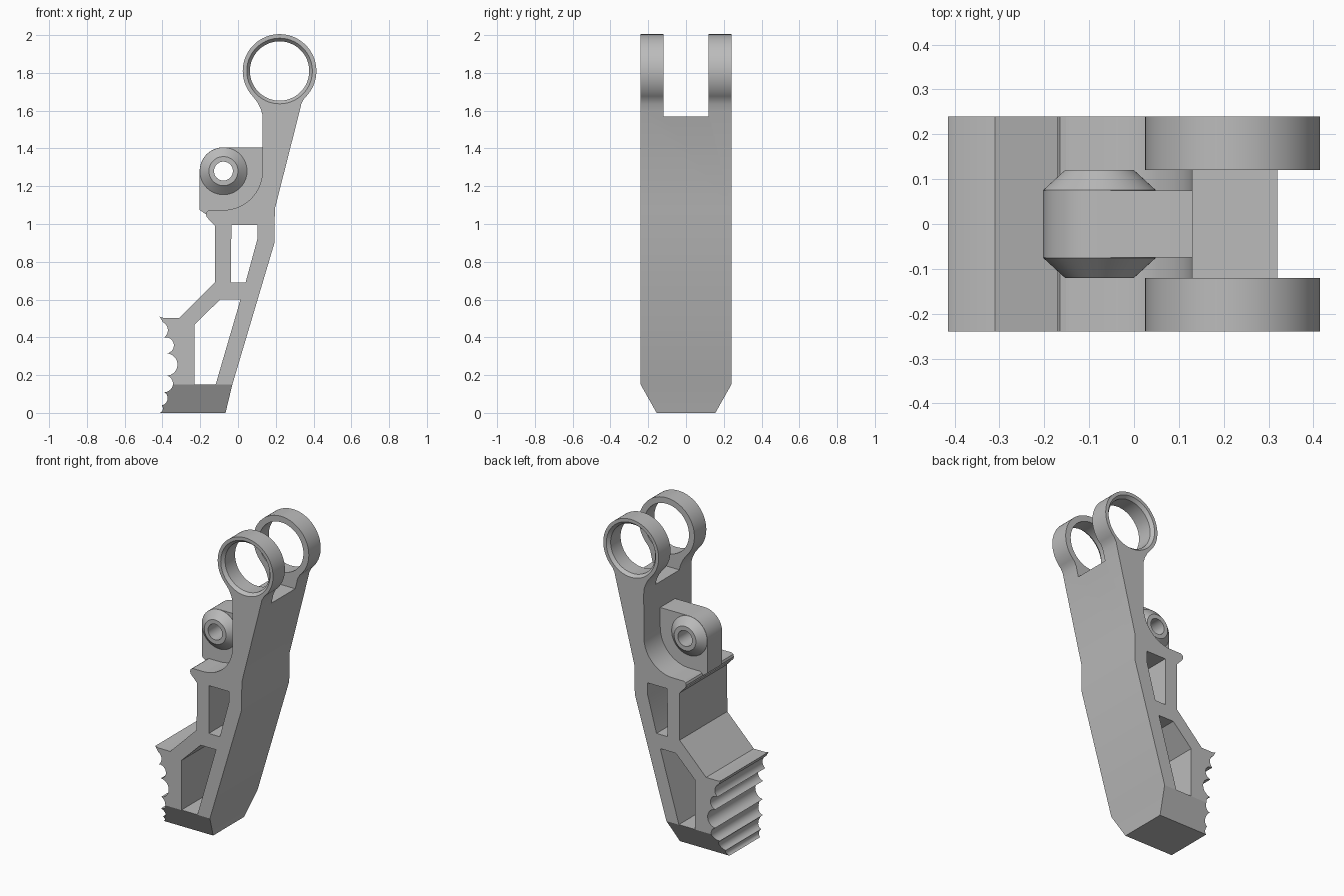
import bpy, bmesh
from math import pi, sin, cos, atan2, radians, hypot

if "Cube" in bpy.data.objects:
    bpy.data.objects.remove(bpy.data.objects["Cube"])

RING = (0.22, 1.81)      # centre of the two top eyes (x, z)
PIVOT = (-0.077, 1.28)   # centre of the lug hole (x, z)


def arc(c, r, a0, a1, n):
    """Points on an arc, angles in degrees."""
    return [(c[0] + r * cos(radians(a0 + (a1 - a0) * i / n)),
             c[1] + r * sin(radians(a0 + (a1 - a0) * i / n))) for i in range(n + 1)]


def scallop(p, q, depth, n=10):
    """Circular groove between two cusps on the left edge, without the end point."""
    c = hypot(q[0] - p[0], q[1] - p[1])
    r = (c * c / 4 + depth * depth) / (2 * depth)
    half = 2 * atan2(2 * depth, c)
    ux, uz = (q[0] - p[0]) / c, (q[1] - p[1]) / c
    pts = []
    for i in range(n):
        a = -half + 2 * half * i / n
        along, into = c / 2 + r * sin(a), r * cos(a) - (r - depth)
        pts.append((p[0] + ux * along - uz * into, p[1] + uz * along + ux * into))
    return pts


def finish(name, bm):
    bmesh.ops.recalc_face_normals(bm, faces=bm.faces)
    me = bpy.data.meshes.new(name)
    bm.to_mesh(me)
    bm.free()
    ob = bpy.data.objects.new(name, me)
    bpy.context.collection.objects.link(ob)
    return ob


def prism(name, pts, half, side=False):
    """Extrude a profile: x-z along y, or y-z along x when side is set."""
    bm = bmesh.new()
    rows = [[bm.verts.new((d, a, b) if side else (a, d, b)) for a, b in pts]
            for d in (-half, half)]
    n = len(pts)
    for row in rows:
        bm.faces.new(row)
    for i in range(n):
        j = (i + 1) % n
        bm.faces.new((rows[0][i], rows[0][j], rows[1][j], rows[1][i]))
    return finish(name, bm)


def lathe(name, centre, prof, n=64):
    """Solid of revolution about the y direction from (radius, y) pairs."""
    bm = bmesh.new()
    rows = [[bm.verts.new((centre[0] + r * cos(2 * pi * i / n), y,
                           centre[1] + r * sin(2 * pi * i / n))) for i in range(n)]
            for r, y in prof]
    bm.faces.new(rows[0])
    bm.faces.new(rows[-1])
    for a, b in zip(rows, rows[1:]):
        for i in range(n):
            j = (i + 1) % n
            bm.faces.new((a[i], a[j], b[j], b[i]))
    return finish(name, bm)


def boolean(ob, other, op):
    m = ob.modifiers.new(op, 'BOOLEAN')
    m.operation, m.object, m.solver = op, other, 'EXACT'
    bpy.context.view_layer.objects.active = ob
    bpy.ops.object.modifier_apply(modifier=m.name)
    bpy.data.objects.remove(other)


# Side outline of the lever, counter-clockwise from the bottom right
outline = [(-0.066, 0), (-0.03, 0.15), (0.193, 0.90), (0.195, 1.08),
           (0.327, 1.60), (0.335, 1.635)]
outline += arc(RING, 0.195, -48, 218, 56)
outline += [(0.085, 1.668), (0.105, 1.641), (0.12, 1.61), (0.129, 1.58), (0.13, 1.55)]
outline += arc(PIVOT, 0.206, 0, -90, 20)
outline += [(-0.152, 1.074), (-0.165, 1.066), (-0.170, 1.052), (-0.165, 1.036),
            (-0.122, 0.99), (-0.123, 0.69), (-0.31, 0.503), (-0.395, 0.503),
            (-0.415, 0.51)]
cusps = [(-0.397, 0.48), (-0.39, 0.40), (-0.375, 0.315), (-0.373, 0.197),
         (-0.39, 0.11), (-0.405, 0.04), (-0.415, 0)]
for p, q, d in zip(cusps, cusps[1:], (0.022, 0.043, 0.054, 0.037, 0.025, 0.012)):
    outline += scallop(p, q, d)
outline.append(cusps[-1])
lever = prism("lever_body", outline, 0.3)

# Two windows through the body
windows = [[(-0.035, 0.995), (0.104, 0.995), (0.104, 0.925), (0.04, 0.69), (-0.038, 0.69)],
           [(-0.095, 0.60), (0.013, 0.60), (-0.118, 0.151), (-0.23, 0.151), (-0.23, 0.467)]]
for w in windows:
    boolean(lever, prism("window_cutter", w, 0.5), 'DIFFERENCE')

# Width shape: tapered foot below, fork slot above
half_width = [(0.155, -0.001), (0.24, 0.15), (0.24, 2.1), (0.12, 2.1), (0.12, 1.57)]
fork = half_width + [(-y, z) for y, z in reversed(half_width)]
boolean(lever, prism("width_cutter", fork, 1.0, side=True), 'INTERSECT')

# Eye holes, chamfered on the outer faces
boolean(lever, lathe("eye_cutter", RING, [(0.182, -0.25), (0.157, -0.22), (0.157, 0.22),
                                          (0.182, 0.25)], 72), 'DIFFERENCE')

# Pivot lug with conical bosses
lug = [(0.15, 1.0), (0.15, 1.405)] + arc(PIVOT, 0.126, 90, 180, 16)
lug += [(-0.203, 1.075), (-0.14, 1.03), (-0.1, 1.0)]
boolean(lever, prism("lug", lug, 0.075), 'UNION')
boolean(lever, lathe("boss", PIVOT, [(0.077, -0.12), (0.125, -0.076), (0.125, 0.076),
                                     (0.077, 0.12)]), 'UNION')
boolean(lever, lathe("pivot_cutter", PIVOT, [(0.05, -0.3), (0.05, 0.3)], 48), 'DIFFERENCE')

# Single grey colour
grey = bpy.data.materials.new("plain_grey")
grey.diffuse_color = (0.5, 0.5, 0.5, 1)
grey.use_nodes = True
grey.node_tree.nodes["Principled BSDF"].inputs["Base Color"].default_value = grey.diffuse_color
lever.data.materials.clear()
lever.data.materials.append(grey)
for f in lever.data.polygons:
    f.material_index = 0

bpy.ops.object.select_all(action='DESELECT')
lever.select_set(True)
bpy.context.view_layer.objects.active = lever
bpy.ops.object.shade_smooth_by_angle(angle=radians(25))
